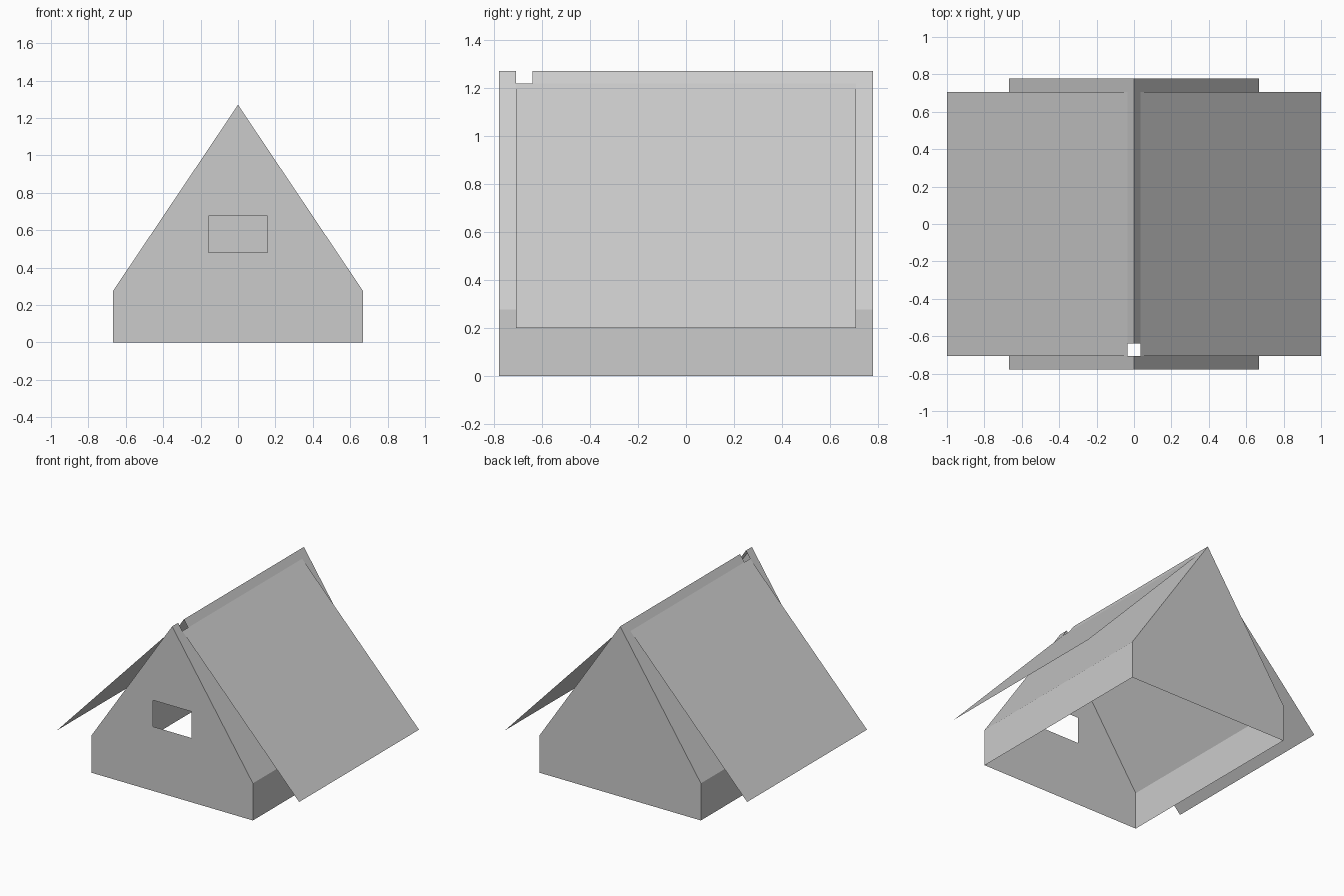
import bpy, bmesh
from mathutils import Vector

if "Cube" in bpy.data.objects:
    bpy.data.objects.remove(bpy.data.objects["Cube"], do_unlink=True)

HALF_W, HALF_D, EAVE, RIDGE = 0.667, 0.777, 0.277, 1.27
STRIP = 0.035                                   # half width of the bare ridge
FLAP_D, FLAP_Z = 0.707, 0.20                    # flap half depth and hem height
ridge_slope = (RIDGE - EAVE) / HALF_W

canvas = bpy.data.materials.new("grey_canvas")
canvas.use_nodes = True
grey = (0.6, 0.6, 0.6, 1)
canvas.diffuse_color = grey
canvas.node_tree.nodes["Principled BSDF"].inputs["Base Color"].default_value = grey


def add_object(name, bm):
    mesh = bpy.data.meshes.new(name)
    bm.normal_update()
    bm.to_mesh(mesh)
    bm.free()
    mesh.materials.append(canvas)
    obj = bpy.data.objects.new(name, mesh)
    bpy.context.collection.objects.link(obj)
    return obj


def cut_hole(bm, on_side, low, high):
    """Slice the chosen faces along a box and remove those inside it."""
    for axis in range(3):
        for limit in (low[axis], high[axis]):
            if limit is None:
                continue
            faces = [f for f in bm.faces if on_side(f.normal)]
            edges = {e for f in faces for e in f.edges}
            verts = {v for f in faces for v in f.verts}
            normal, point = Vector((0, 0, 0)), Vector((0, 0, 0))
            normal[axis], point[axis] = 1, limit
            bmesh.ops.bisect_plane(bm, geom=faces + list(edges) + list(verts),
                                   plane_co=point, plane_no=normal, dist=1e-5)
            bm.normal_update()

    def inside(f):
        c = f.calc_center_median()
        return all(low[a] is None or low[a] < c[a] < high[a] for a in range(3))

    gone = [f for f in bm.faces if on_side(f.normal) and inside(f)]
    bmesh.ops.delete(bm, geom=gone, context='FACES')


# Tent body: thin five-sided shell, open underneath
profile = [(-HALF_W, 0), (HALF_W, 0), (HALF_W, EAVE), (0, RIDGE), (-HALF_W, EAVE)]
bm = bmesh.new()
front = [bm.verts.new((x, -HALF_D, z)) for x, z in profile]
back = [bm.verts.new((x, HALF_D, z)) for x, z in profile]
bm.faces.new(front)
bm.faces.new(back[::-1])
for i in range(1, len(profile)):
    j = (i + 1) % len(profile)
    bm.faces.new((front[j], front[i], back[i], back[j]))
bm.normal_update()

# Front window and vent hole across the ridge
cut_hole(bm, lambda n: n.y < -0.9, (-0.158, None, 0.48), (0.158, None, 0.677))
cut_hole(bm, lambda n: n.z > 0.3, (-STRIP, -0.707, None), (STRIP, -0.638, None))
add_object("tent_body", bm)

# Flat canvas flaps flaring out from beside the ridge
for name, side in (("left_flap", 1), ("right_flap", -1)):
    top_z = RIDGE - STRIP * ridge_slope
    bm = bmesh.new()
    corners = [(STRIP, -FLAP_D, top_z), (1, -FLAP_D, FLAP_Z),
               (1, FLAP_D, FLAP_Z), (STRIP, FLAP_D, top_z)]
    verts = [bm.verts.new((side * x, y, z)) for x, y, z in corners]
    bm.faces.new(verts[::side])
    add_object(name, bm)
